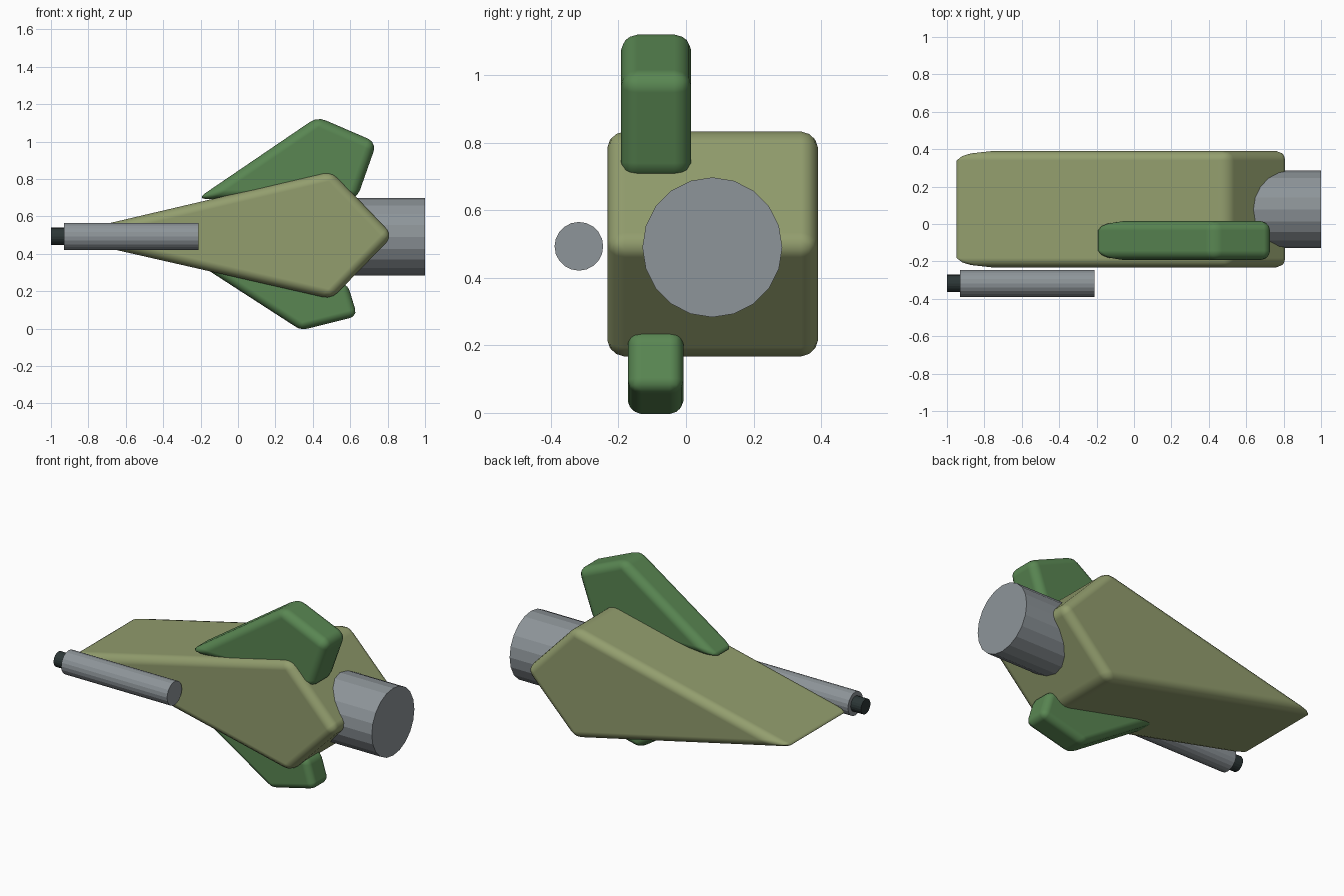
import bpy, bmesh, math
from mathutils import Matrix

if "Cube" in bpy.data.objects:
    bpy.data.objects.remove(bpy.data.objects["Cube"])


def material(name, rgb):
    m = bpy.data.materials.new(name)
    m.diffuse_color = (*rgb, 1)
    m.use_nodes = True
    m.node_tree.nodes["Principled BSDF"].inputs["Base Color"].default_value = m.diffuse_color
    return m


OLIVE = material("olive", (0.29, 0.34, 0.155))
GREEN = material("green", (0.10, 0.24, 0.085))
GREY = material("grey", (0.27, 0.30, 0.32))
DARK = material("dark_grey", (0.025, 0.037, 0.037))


def add_object(name, bm, mat):
    bmesh.ops.recalc_face_normals(bm, faces=bm.faces)
    mesh = bpy.data.meshes.new(name)
    bm.to_mesh(mesh)
    bm.free()
    mesh.materials.append(mat)
    ob = bpy.data.objects.new(name, mesh)
    bpy.context.collection.objects.link(ob)
    return ob


def slab(name, profile, y0, y1, bevel, mat):
    """Side profile (x, z) extruded along y, with rounded edges."""
    bm = bmesh.new()
    face = bm.faces.new([bm.verts.new((x, y0, z)) for x, z in profile])
    ext = bmesh.ops.extrude_face_region(bm, geom=[face])
    verts = [v for v in ext["geom"] if isinstance(v, bmesh.types.BMVert)]
    bmesh.ops.translate(bm, verts=verts, vec=(0, y1 - y0, 0))
    ob = add_object(name, bm, mat)
    for p in ob.data.polygons:
        p.use_smooth = True
    mod = ob.modifiers.new("rounded_edges", "BEVEL")
    mod.width = bevel
    mod.segments = 3
    mod.limit_method = "NONE"
    mod.harden_normals = True
    return ob


def tube(name, x0, x1, y, z, radius, sides, mat):
    """Flat-sided cylinder lying along x."""
    bm = bmesh.new()
    bmesh.ops.create_cone(
        bm, cap_ends=True, segments=sides, radius1=radius, radius2=radius,
        depth=x1 - x0,
        matrix=Matrix.Translation(((x0 + x1) / 2, y, z))
        @ Matrix.Rotation(math.pi / 2, 4, "Y"))
    return add_object(name, bm, mat)


# Wedge-shaped hull
slab("hull", [(-0.98, 0.495), (0.5, 0.842), (0.83, 0.497), (0.5, 0.158)],
     -0.232, 0.39, 0.05, OLIVE)

# Large upper fin and smaller lower fin
slab("upper_fin", [(-0.222, 0.692), (0.425, 1.132), (0.742, 0.995), (0.635, 0.692)],
     -0.192, 0.015, 0.05, GREEN)
slab("lower_fin", [(-0.2, 0.338), (0.337, -0.009), (0.638, 0.066), (0.585, 0.24)],
     -0.172, -0.008, 0.04, GREEN)

# Rear engine, side gun and its muzzle
tube("engine", 0.4, 1.0, 0.078, 0.49, 0.207, 20, GREY)
tube("gun_barrel", -0.93, -0.21, -0.317, 0.493, 0.072, 20, GREY)
tube("gun_muzzle", -1.0, -0.9, -0.317, 0.493, 0.046, 20, DARK)
